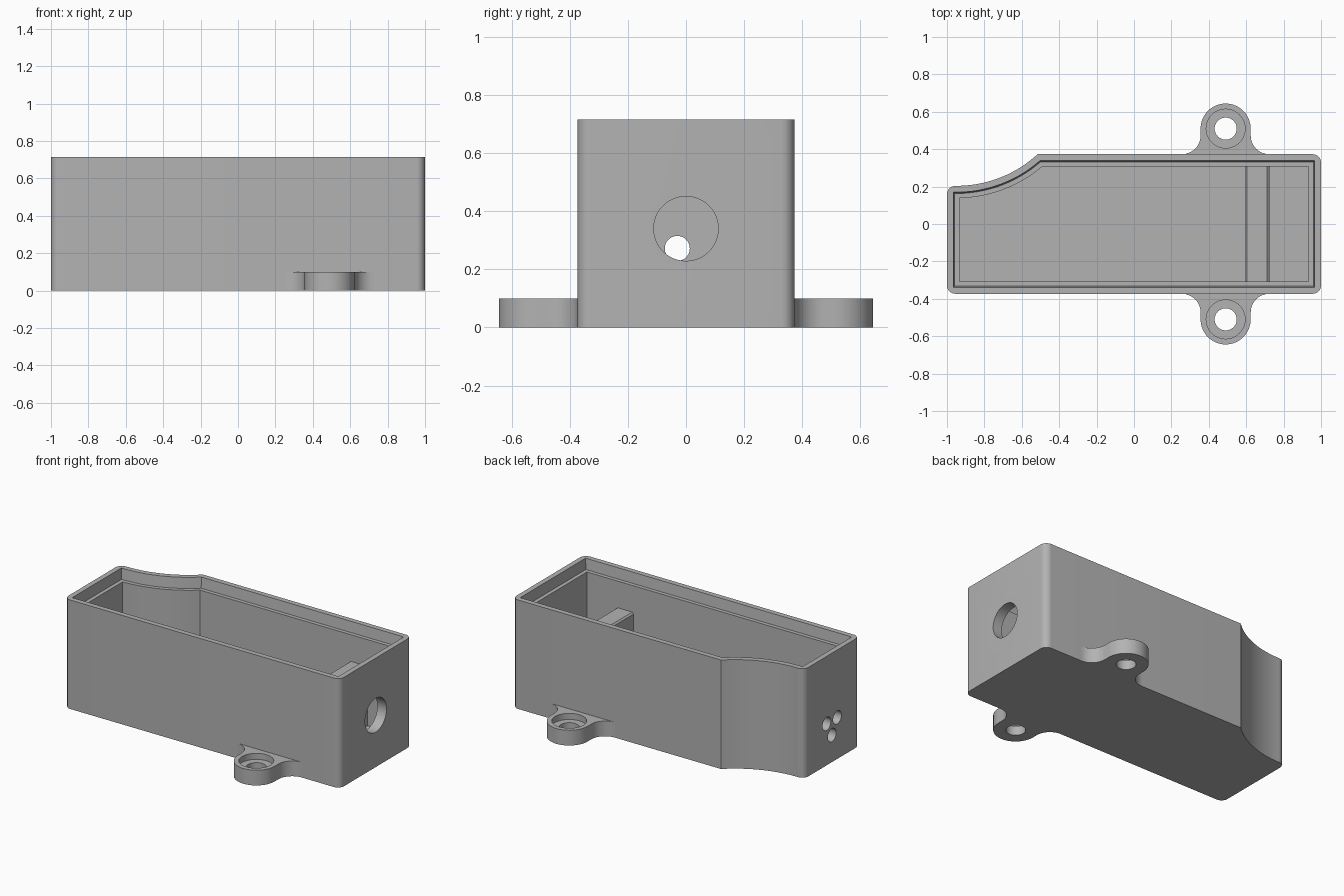
import bpy, bmesh
from math import sin, cos, pi, asin, sqrt
from mathutils import Matrix, Vector

if "Cube" in bpy.data.objects:
    bpy.data.objects.remove(bpy.data.objects["Cube"], do_unlink=True)

HALF_Y, HEIGHT, FLOOR = 0.373, 0.715, 0.08
EAR_X, EAR_Y, EAR_H = 0.49, 0.51, 0.10

grey = bpy.data.materials.new("plain grey")
grey.use_nodes = True
grey.diffuse_color = (0.45, 0.45, 0.45, 1)
grey.node_tree.nodes["Principled BSDF"].inputs["Base Color"].default_value = grey.diffuse_color


def arc(cx, cy, r, a0, a1, n):
    return [(cx + r * cos(a0 + (a1 - a0) * i / n), cy + r * sin(a0 + (a1 - a0) * i / n))
            for i in range(n + 1)]


def prism(name, z0, z1, lower, upper=None, matrix=None):
    """Solid between two matching outlines."""
    bm = bmesh.new()
    a = [bm.verts.new((x, y, z0)) for x, y in lower]
    b = [bm.verts.new((x, y, z1)) for x, y in (upper or lower)]
    bm.faces.new(a)
    bm.faces.new(b)
    for i in range(len(a)):
        j = (i + 1) % len(a)
        bm.faces.new((a[i], a[j], b[j], b[i]))
    bmesh.ops.recalc_face_normals(bm, faces=bm.faces)
    if matrix:
        bm.transform(matrix)
    mesh = bpy.data.meshes.new(name)
    bm.to_mesh(mesh)
    bm.free()
    mesh.materials.append(grey)
    obj = bpy.data.objects.new(name, mesh)
    bpy.context.collection.objects.link(obj)
    return obj


def cut(obj, cutters):
    """Subtract each cutter and bake the result."""
    for c in cutters:
        c.hide_render = True
        mod = obj.modifiers.new("cut", 'BOOLEAN')
        mod.operation, mod.solver, mod.object = 'DIFFERENCE', 'EXACT', c
    bpy.context.view_layer.update()
    dg = bpy.context.evaluated_depsgraph_get()
    mesh = bpy.data.meshes.new_from_object(obj.evaluated_get(dg))
    obj.modifiers.clear()
    obj.data = mesh
    for c in cutters:
        bpy.data.objects.remove(c, do_unlink=True)


def circle(cx, cy, r, n=48):
    return arc(cx, cy, r, 0, 2 * pi, n)[:-1]


def bore_x(x0, x1, y, z, r):
    """Cylinder cutter along x."""
    turn = Matrix.Translation((0, y, z)) @ Matrix.Rotation(pi / 2, 4, 'Y')
    return prism("bore", x0, x1, circle(0, 0, r), matrix=turn)


def outline(d, r=0.0):
    """Plan of the box inset by d, with corner radius r and a scooped corner."""
    x, y = 1 - d, HALF_Y - d
    cx, cy, big = -0.95, 0.847, 0.643 + d
    left_y = cy - big
    end = asin((cy - y) / big)
    pts = []
    for px, py, sx, sy, a in ((-x, -y, 1, 1, pi), (x, -y, -1, 1, 1.5 * pi), (x, y, -1, -1, 0)):
        pts += arc(px + sx * r, py + sy * r, r, a, a + pi / 2, 8) if r else [(px, py)]
    pts += arc(cx, cy, big, -end, -pi / 2, 24)
    pts += arc(-x + r, left_y - r, r, pi / 2, pi, 8) if r else [(-x, left_y)]
    return pts


# Open box with stepped rim, cable port and three small holes
box = prism("box_shell", 0, HEIGHT, outline(0, 0.045))
cutters = [
    prism("cavity", FLOOR, HEIGHT + 0.1, outline(0.066)),
    prism("rim_step", HEIGHT - 0.07, HEIGHT + 0.001, outline(0.041), outline(0.034)),
    bore_x(0.85, 1.1, 0, 0.34, 0.111),
]
for hy, hz in ((-0.03, 0.272), (-0.14, 0.272), (-0.085, 0.177)):
    cutters.append(bore_x(-1.1, -0.85, hy, hz, 0.043))
cut(box, cutters)

# Cross rib with chamfered top, bored in line with the cable port
rib_profile = [(0.595, FLOOR), (0.725, FLOOR), (0.725, 0.455), (0.71, 0.47),
               (0.605, 0.47), (0.595, 0.46)]
rib = prism("cross_rib", -0.307, 0.307, rib_profile, matrix=Matrix.Rotation(pi / 2, 4, 'X'))
cut(rib, [bore_x(0.5, 0.8, 0, 0.34, 0.111)])

# Mounting ears with flared roots and counterbored screw holes
ear_r, flare = 0.134, 0.1
parts = [box, rib]
for name, side in (("back_ear", 1), ("front_ear", -1)):
    root = HALF_Y + flare
    pts = arc(EAR_X + ear_r + flare, root, flare, 1.5 * pi, pi, 12)
    pts += arc(EAR_X, EAR_Y, ear_r, 0, pi, 32)
    pts += arc(EAR_X - ear_r - flare, root, flare, 0, -pi / 2, 12)
    ear = prism(name, 0, EAR_H, [(x, side * y) for x, y in pts])
    cut(ear, [prism("screw_hole", -0.1, 0.2, circle(EAR_X, side * EAR_Y, 0.059)),
              prism("counterbore", 0.06, 0.2, circle(EAR_X, side * EAR_Y, 0.104))])
    parts.append(ear)

# Smooth the round walls, keep the edges crisp
bpy.ops.object.select_all(action='DESELECT')
for p in parts:
    p.select_set(True)
bpy.context.view_layer.objects.active = box
bpy.ops.object.shade_smooth_by_angle(angle=0.5)
